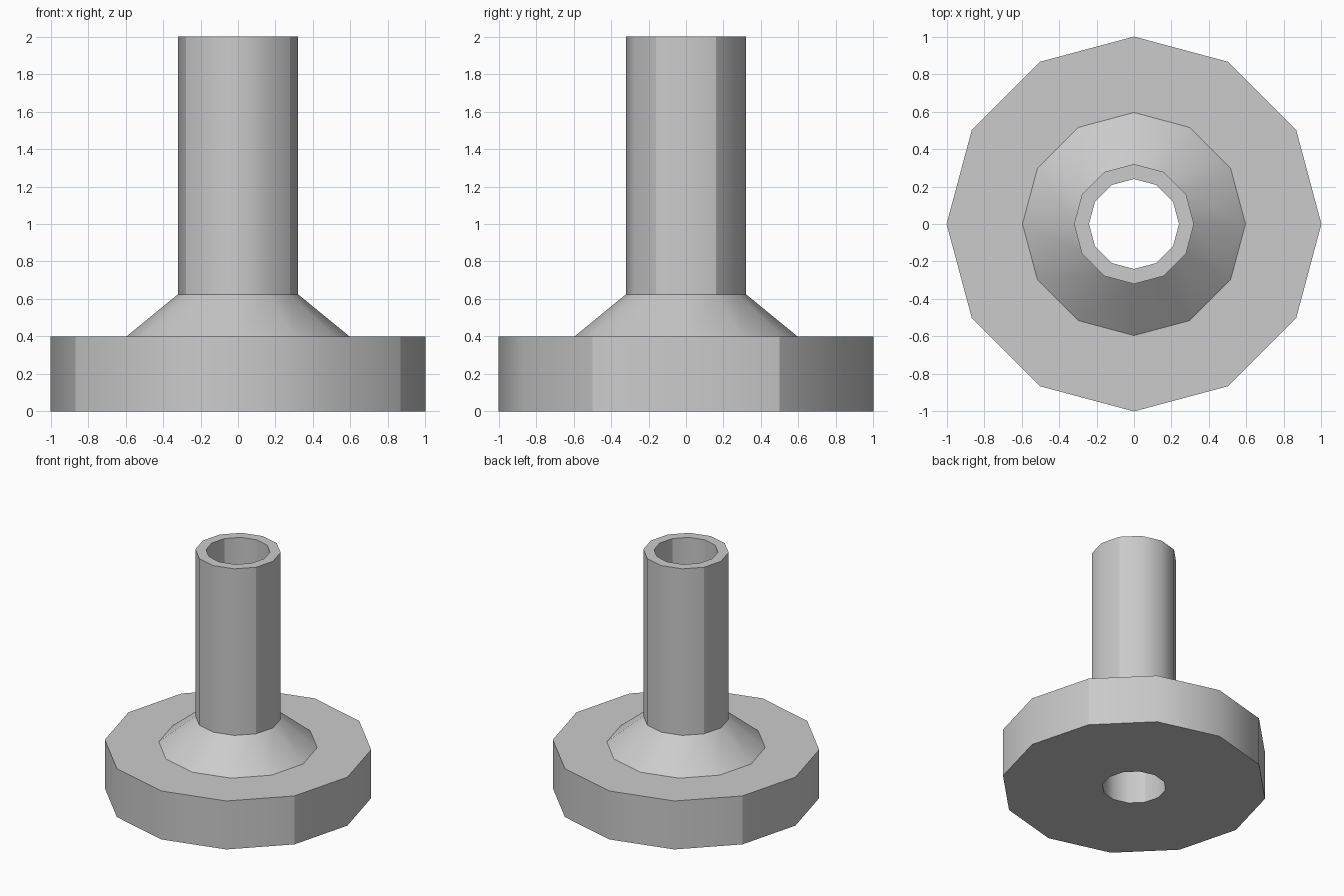
import bpy, bmesh, math

cube = bpy.data.objects.get("Cube")
if cube:
    bpy.data.objects.remove(cube, do_unlink=True)

SIDES = 12
grey = bpy.data.materials.new("plain_grey")
grey.use_nodes = True
colour = (0.6, 0.6, 0.6, 1)
grey.diffuse_color = colour
grey.node_tree.nodes["Principled BSDF"].inputs["Base Color"].default_value = colour

# Closed half section of the hollow flange, collar and tube: (radius, height)
profile = [(0.24, 0), (1, 0), (1, 0.4), (0.595, 0.4),
           (0.32, 0.625), (0.32, 2), (0.24, 2)]

# Sweep the section round the vertical axis
bm = bmesh.new()
rings = []
for i in range(SIDES):
    a = math.tau * i / SIDES
    rings.append([bm.verts.new((r * math.cos(a), r * math.sin(a), z))
                  for r, z in profile])
for i in range(SIDES):
    here, after = rings[i], rings[(i + 1) % SIDES]
    for j in range(len(profile)):
        k = (j + 1) % len(profile)
        bm.faces.new((here[j], after[j], after[k], here[k]))
bmesh.ops.recalc_face_normals(bm, faces=bm.faces[:])

mesh = bpy.data.meshes.new("flanged_tube")
bm.to_mesh(mesh)
bm.free()
mesh.materials.append(grey)
tube = bpy.data.objects.new("flanged_tube", mesh)
bpy.context.collection.objects.link(tube)

# Smooth round the sides, with crisp rims
bpy.ops.object.select_all(action="DESELECT")
tube.select_set(True)
bpy.context.view_layer.objects.active = tube
bpy.ops.object.shade_smooth_by_angle(angle=math.radians(31))

# Crisp upright creases on the diagonal corners of the flange and tube
for edge in mesh.edges:
    a, b = (mesh.vertices[v].co for v in edge.vertices)
    upright = (a - b).xy.length < 0.001
    if upright and abs(abs(a.x) / a.xy.length - math.cos(math.tau / SIDES)) < 0.01:
        edge.use_edge_sharp = True
